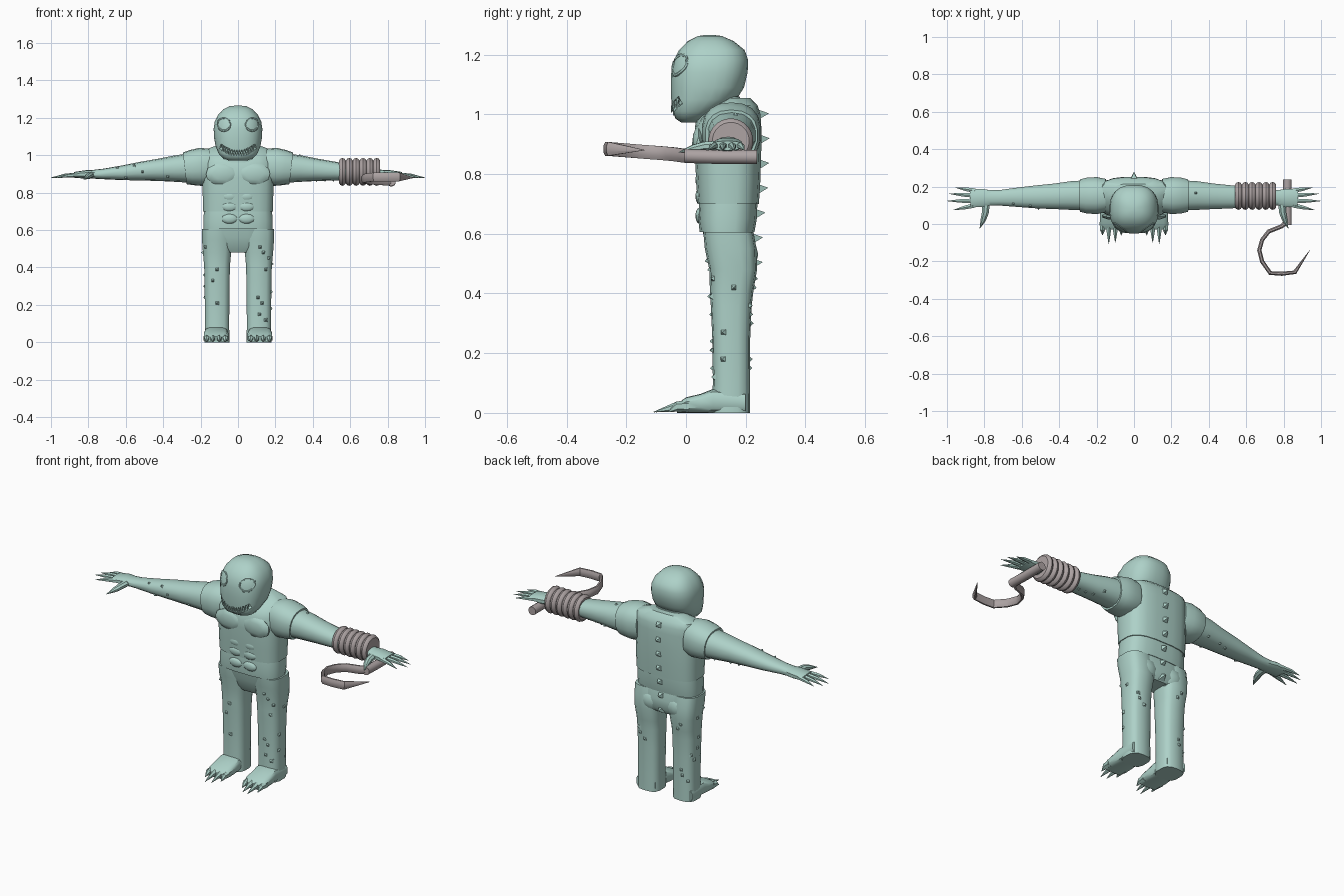
import bpy, bmesh, math, random
from mathutils import Vector

random.seed(4)
if "Cube" in bpy.data.objects:
    bpy.data.objects.remove(bpy.data.objects["Cube"])


def material(name, rgb):
    m = bpy.data.materials.new(name)
    m.use_nodes = True
    m.diffuse_color = (*rgb, 1)
    m.node_tree.nodes["Principled BSDF"].inputs["Base Color"].default_value = (*rgb, 1)
    return m


SKIN = material("pale teal", (0.42, 0.64, 0.58))
METAL = material("warm grey", (0.42, 0.37, 0.37))
parts = []


def finish(name, bm, mat):
    bmesh.ops.recalc_face_normals(bm, faces=bm.faces)
    mesh = bpy.data.meshes.new(name)
    bm.to_mesh(mesh)
    bm.free()
    mesh.materials.append(mat)
    ob = bpy.data.objects.new(name, mesh)
    bpy.context.collection.objects.link(ob)
    parts.append(ob)
    return ob


def loft(name, points, radii, sides=12, power=2.0, axis=None, mat=SKIN):
    """Skin rings along points; radii are (sideways, upward) half sizes."""
    bm = bmesh.new()
    pts = [Vector(p) for p in points]
    rings = []
    for i, p in enumerate(pts):
        t = Vector(axis) if axis else pts[min(i + 1, len(pts) - 1)] - pts[max(i - 1, 0)]
        t.normalize()
        up = Vector((0, 1, 0)) if abs(t.z) > 0.9 else Vector((0, 0, 1))
        side = t.cross(up).normalized()
        up = side.cross(t)
        ring = []
        for k in range(sides):
            a = math.tau * (k + 0.5) / sides
            c, s = math.cos(a), math.sin(a)
            c = math.copysign(abs(c) ** (2 / power), c)
            s = math.copysign(abs(s) ** (2 / power), s)
            ring.append(bm.verts.new(p + side * c * radii[i][0] + up * s * radii[i][1]))
        rings.append(ring)
    for a, b in zip(rings, rings[1:]):
        for k in range(sides):
            j = (k + 1) % sides
            bm.faces.new((a[k], a[j], b[j], b[k]))
    bm.faces.new(rings[0])
    bm.faces.new(rings[-1])
    return finish(name, bm, mat)


def column(name, rows, cx=0, sides=20, power=3.0):
    """Upright form from rows of (height, half width, front, back)."""
    return loft(name, [(cx, (f + b) / 2, z) for z, w, f, b in rows],
                [(w, (b - f) / 2) for z, w, f, b in rows], sides, power, (0, 0, 1))


def claw(name, base, tip, r, sides=6, flat=1.0, mid=None):
    base, tip = Vector(base), Vector(tip)
    mid = Vector(mid) if mid else base.lerp(tip, 0.5) + Vector((0, 0, r * 0.25))
    return loft(name, [base, mid, tip], [(r, r * flat), (r * 0.8, r * flat * 0.8), (0.001, 0.001)], sides)


def spike(name, base, direction, r, h):
    base, d = Vector(base), Vector(direction).normalized()
    return loft(name, [base - d * 0.01, base + d * h], [(r, r), (0.001, 0.001)], 4)


def surface(ob, origin, direction):
    hit, loc, normal, _ = ob.ray_cast(Vector(origin), Vector(direction).normalized())
    return (loc, normal) if hit else None


# Torso in three overlapping bands
chest = column("chest", [
    (0.70, 0.188, 0.038, 0.245), (0.78, 0.19, 0.033, 0.25), (0.88, 0.192, 0.028, 0.253),
    (0.96, 0.19, 0.03, 0.253), (1.0, 0.19, 0.06, 0.25), (1.03, 0.175, 0.10, 0.24),
    (1.055, 0.11, 0.14, 0.215)])
waist = column("waist", [(0.605, 0.186, 0.045, 0.23), (0.65, 0.187, 0.04, 0.238), (0.705, 0.183, 0.043, 0.24)])
pelvis = column("pelvis", [
    (0.48, 0.10, 0.10, 0.215), (0.51, 0.14, 0.082, 0.235), (0.56, 0.175, 0.065, 0.235),
    (0.61, 0.18, 0.055, 0.226)])
neck = column("neck", [(0.96, 0.10, 0.03, 0.2), (1.06, 0.09, 0.04, 0.18)])


def muscle(name, centre, size):
    bm = bmesh.new()
    bmesh.ops.create_icosphere(bm, subdivisions=2, radius=1)
    for v in bm.verts:
        v.co = Vector(centre) + Vector([a * b for a, b in zip(v.co, size)])
    return finish(name, bm, SKIN)


for s in (1, -1):
    muscle("chest_muscle", (s * 0.085, 0.042, 0.9), (0.09, 0.022, 0.06))
    for z in (0.78, 0.725, 0.66):
        muscle("belly_muscle", (s * 0.045, 0.045, z), (0.043, 0.014, 0.027))
    muscle("buttock", (s * 0.085, 0.19, 0.53), (0.08, 0.052, 0.07))

# Spine spikes
for i in range(7):
    z = 1.0 - i * 0.083
    hit = surface(chest if z > 0.7 else waist if z > 0.62 else pelvis, (0, 1, z), (0, -1, 0))
    spike("spine_spike", hit[0], (0, 1, 0.1), 0.026, 0.027)

# Head with a carved grin
head = column("head", [
    (0.972, 0.05, -0.015, 0.04), (0.985, 0.082, -0.035, 0.065), (1.01, 0.105, -0.046, 0.105),
    (1.05, 0.121, -0.05, 0.17), (1.09, 0.128, -0.051, 0.195), (1.14, 0.131, -0.05, 0.207),
    (1.18, 0.125, -0.042, 0.209), (1.215, 0.108, -0.024, 0.197), (1.245, 0.08, 0.006, 0.16),
    (1.262, 0.045, 0.04, 0.12), (1.266, 0.01, 0.07, 0.09)], sides=28, power=2.5)


def smile(x):
    return 1.012 + 0.036 * (x / 0.095) ** 2


def on_face(x, z, depth=0.0):
    return surface(head, (x, -1, z), (0, 1, 0))[0] + Vector((0, depth, 0))


xs = [-0.095 + 0.19 * i / 14 for i in range(15)]
lips = [on_face(x, smile(x)) for x in xs]
cutter = loft("mouth_cutter", lips, [(0.014, 0.016)] * 15, 8)
cutter.hide_render = True
teeth_points = [(x, sign, on_face(x, smile(x) + sign * 0.015, 0.004)) for x in xs[1:-1] for sign in (1, -1)]
eyes = [[on_face(s * 0.075 + 0.034 * math.cos(a), 1.165 + 0.034 * math.sin(a))
         for a in [math.tau * k / 20 for k in range(21)]] for s in (1, -1)]
cut = head.modifiers.new("mouth", "BOOLEAN")
cut.object = cutter
cut.solver = "EXACT"
bpy.context.view_layer.objects.active = head
bpy.ops.object.modifier_apply(modifier="mouth")
parts.remove(cutter)
bpy.data.objects.remove(cutter)
for x, sign, p in teeth_points:
    claw("tooth", p, p - Vector((0, 0.005, sign * 0.022)), 0.007, 5, mid=p - Vector((0, 0.002, sign * 0.006)))
for ring in eyes:
    loft("eye_ring", ring, [(0.004, 0.006)] * 21, 6)

for s in (1, -1):
    # Shoulder cap and arm
    loft("shoulder_cap", [(s * x, 0.152, z) for x, z in ((0.15, 0.94), (0.2, 0.938), (0.25, 0.934), (0.285, 0.93))],
         [(0.09, 0.095), (0.1, 0.102), (0.097, 0.094), (0.088, 0.085)], 18, 2.4)
    arm = loft("arm", [(s * x, y, z) for x, y, z in (
        (0.25, 0.153, 0.932), (0.34, 0.152, 0.928), (0.42, 0.148, 0.922), (0.52, 0.145, 0.915),
        (0.62, 0.143, 0.906), (0.72, 0.14, 0.9), (0.79, 0.14, 0.898))],
        [(0.083, 0.08), (0.078, 0.07), (0.07, 0.06), (0.063, 0.05), (0.053, 0.039), (0.042, 0.028), (0.042, 0.022)],
        14, 2.3)
    # Hand, fingers and thumb
    loft("palm", [(s * 0.75, 0.14, 0.898), (s * 0.81, 0.14, 0.898), (s * 0.875, 0.138, 0.895)],
         [(0.038, 0.023), (0.05, 0.023), (0.05, 0.016)], 10, 2.6)
    for y0, y1, reach in ((0.178, 0.195, 0.955), (0.152, 0.162, 0.99), (0.124, 0.123, 1.0), (0.1, 0.075, 0.965)):
        claw("finger", (s * 0.85, y0, 0.896), (s * reach, y1, 0.88), 0.014, 6, 0.9)
    loft("thumb", [(s * 0.79, 0.115, 0.895), (s * 0.795, 0.06, 0.892), (s * 0.805, 0.025, 0.885), (s * 0.825, -0.025, 0.872)],
         [(0.022, 0.018), (0.02, 0.017), (0.016, 0.014), (0.001, 0.001)], 8)
    # Leg and foot
    leg = column("leg", [
        (0.0, 0.067, 0.085, 0.215), (0.1, 0.066, 0.09, 0.214), (0.25, 0.067, 0.088, 0.215),
        (0.36, 0.069, 0.083, 0.22), (0.41, 0.07, 0.08, 0.226), (0.48, 0.077, 0.078, 0.238),
        (0.55, 0.082, 0.063, 0.236), (0.605, 0.083, 0.058, 0.226)], s * 0.112, 14)
    foot = loft("foot", [(s * 0.117, y, h / 2) for y, h in ((0.2, 0.07), (0.09, 0.08), (0.05, 0.064), (0.0, 0.052), (-0.03, 0.03))],
                [(0.062, 0.035), (0.064, 0.04), (0.067, 0.032), (0.066, 0.026), (0.055, 0.015)], 14, 3.5, (0, 1, 0))
    for x, y in ((0.068, -0.06), (0.1, -0.1), (0.135, -0.108), (0.168, -0.06)):
        claw("toe_claw", (s * x, 0.01, 0.022), (s * x, y, 0.003), 0.019, 6, 1.1, (s * x, -0.03, 0.021))
    # Scaly bumps on the limbs
    for i in range(14):
        a = random.uniform(-1.9, 1.9)
        d = Vector((s * math.cos(a), math.sin(a), 0))
        hit = surface(leg, Vector((s * 0.112, 0.15, 0.12 + i * 0.03)) + d, -d)
        if hit:
            spike("leg_bump", hit[0], hit[1], 0.022, 0.009)
    for i in range(8):
        a = random.uniform(0, math.tau)
        d = Vector((0, math.cos(a), math.sin(a)))
        hit = surface(arm, Vector((s * (0.33 + i * 0.045), 0.147, 0.915)) + d, -d)
        if hit and (s < 0 or i < 5):
            spike("arm_bump", hit[0], hit[1], 0.018, 0.008)

# Coiled cuff on the left forearm
rows = 6
step = 0.22 / rows
profile = [(0.54 + step * (i + f), 0.062 + r) for i in range(rows)
           for f, r in ((0.02, 0), (0.2, 0.009), (0.5, 0.013), (0.8, 0.009), (0.98, 0))]
loft("coiled_cuff", [(x, 0.15, 0.911) for x, r in profile], [(r, r) for x, r in profile], 24, mat=METAL)

# Hook with a round grip and a flattened blade
loft("hook_grip", [(0.82, 0.237, 0.857), (0.82, 0.1, 0.857), (0.82, -0.005, 0.86)], [(0.024, 0.024)] * 3, 12, mat=METAL)
bend = [(0.825, 0.02, 0.86), (0.79, -0.012, 0.862), (0.72, -0.04, 0.866), (0.685, -0.085, 0.87), (0.67, -0.14, 0.874),
        (0.685, -0.2, 0.879), (0.728, -0.262, 0.884), (0.79, -0.266, 0.884), (0.86, -0.258, 0.884), (0.94, -0.14, 0.88)]
loft("hook_blade", bend, [(0.018, 0.022)] + [(0.012, 0.025)] * 8 + [(0.001, 0.001)], 8, mat=METAL)

bpy.ops.object.select_all(action="DESELECT")
for ob in parts:
    ob.select_set(True)
bpy.context.view_layer.objects.active = head
bpy.ops.object.shade_smooth_by_angle(angle=math.radians(35))
